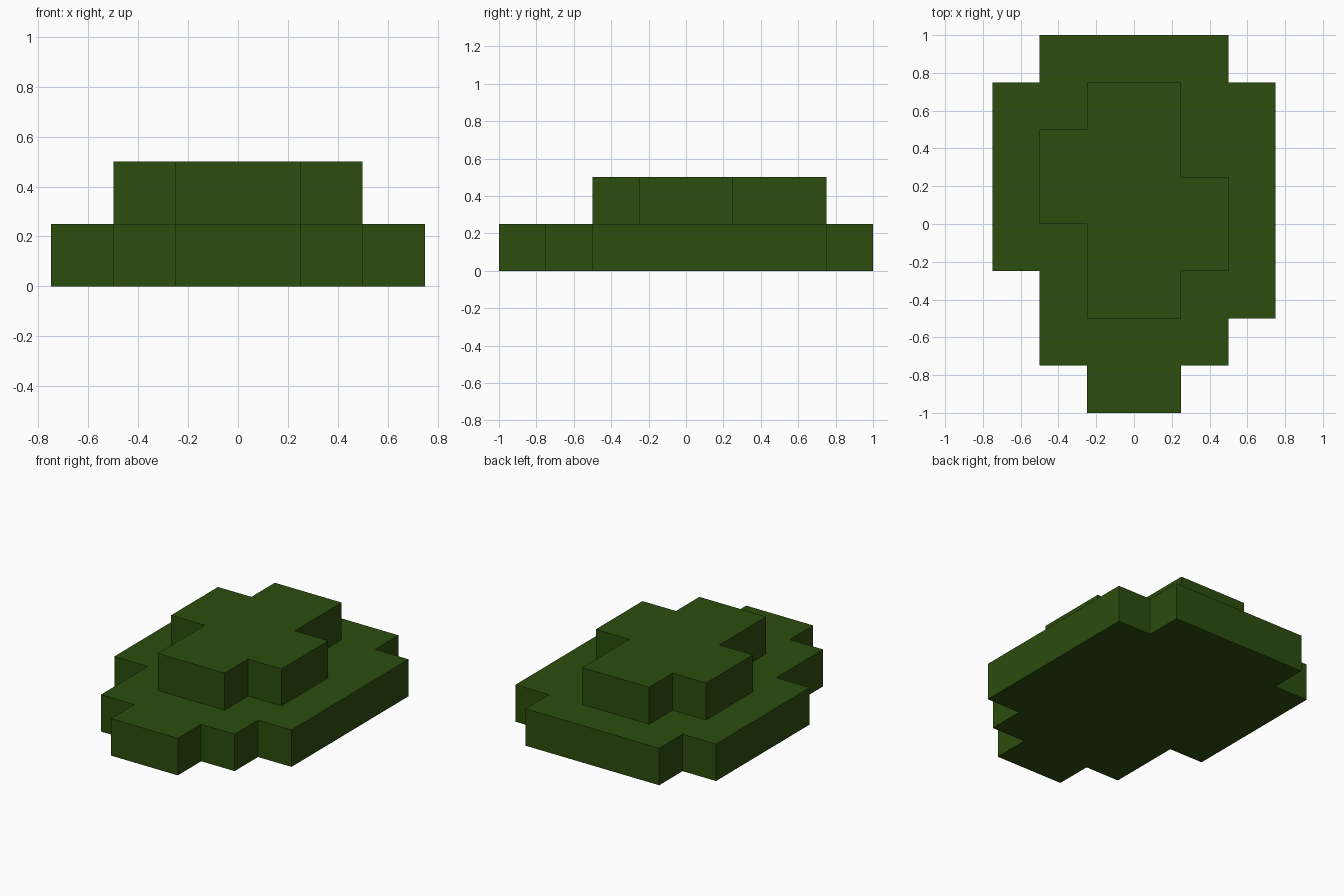
import bpy
import bmesh

cube = bpy.data.objects.get("Cube")
if cube:
    bpy.data.objects.remove(cube, do_unlink=True)

# Single flat leaf green
GREEN = (0.026, 0.074, 0.0044, 1.0)
leaf_green = bpy.data.materials.new("leaf_green")
leaf_green.use_nodes = True
leaf_green.diffuse_color = GREEN
bsdf = next(n for n in leaf_green.node_tree.nodes if n.type == 'BSDF_PRINCIPLED')
bsdf.inputs["Base Color"].default_value = GREEN
bsdf.inputs["Roughness"].default_value = 0.9

STEP = 0.25  # block size and tier height


def tier(name, outline, level):
    """Extrude a stepped outline, given in block units, by one block."""
    bm = bmesh.new()
    base = bm.faces.new([bm.verts.new((x * STEP, y * STEP, level * STEP))
                         for x, y in outline])
    result = bmesh.ops.extrude_face_region(bm, geom=[base], use_keep_orig=True)
    top = [v for v in result["geom"] if isinstance(v, bmesh.types.BMVert)]
    bmesh.ops.translate(bm, verts=top, vec=(0, 0, STEP))
    bmesh.ops.recalc_face_normals(bm, faces=bm.faces)
    mesh = bpy.data.meshes.new(name)
    bm.to_mesh(mesh)
    bm.free()
    mesh.materials.append(leaf_green)
    obj = bpy.data.objects.new(name, mesh)
    bpy.context.collection.objects.link(obj)
    return obj


# Wide lower tier
tier("lower_tier", [(-1, -4), (1, -4), (1, -3), (2, -3), (2, -2), (3, -2),
                    (3, 3), (2, 3), (2, 4), (-2, 4), (-2, 3), (-3, 3),
                    (-3, -1), (-2, -1), (-2, -3), (-1, -3)], 0)

# Smaller upper tier
tier("upper_tier", [(-1, -2), (1, -2), (1, -1), (2, -1), (2, 1), (1, 1),
                    (1, 3), (-1, 3), (-1, 2), (-2, 2), (-2, 0), (-1, 0)], 1)
